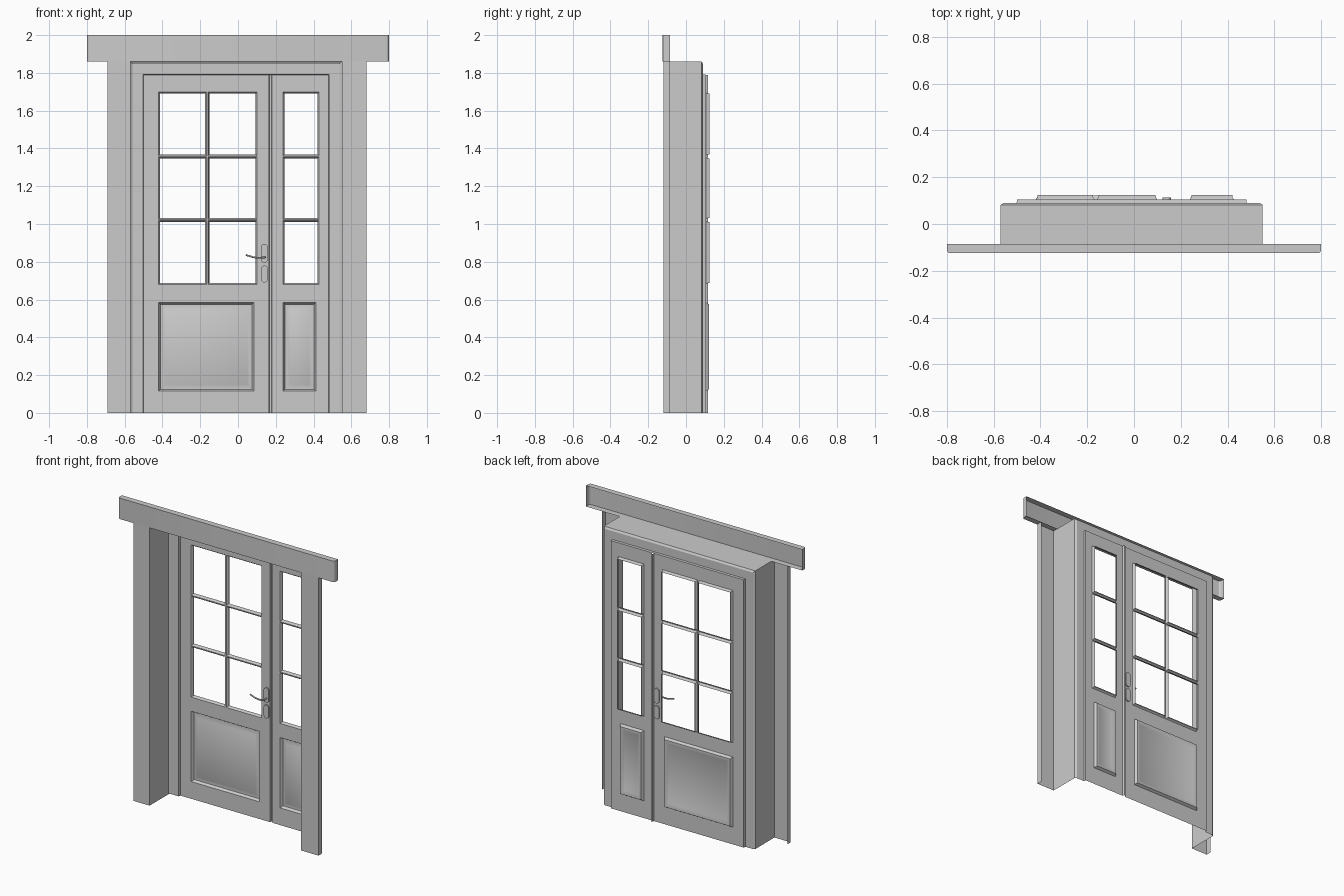
import bpy, bmesh, math

if "Cube" in bpy.data.objects:
    bpy.data.objects.remove(bpy.data.objects["Cube"])

def finish(bm, name):
    bmesh.ops.remove_doubles(bm, verts=bm.verts, dist=1e-4)
    bmesh.ops.recalc_face_normals(bm, faces=bm.faces)
    me = bpy.data.meshes.new(name)
    bm.to_mesh(me)
    bm.free()
    ob = bpy.data.objects.new(name, me)
    bpy.context.collection.objects.link(ob)
    return ob

def quad(bm, pts):
    bm.faces.new([bm.verts.new(p) for p in pts])

def strip(bm, a, b):
    for i in range(len(a) - 1):
        quad(bm, (a[i], a[i + 1], b[i + 1], b[i]))

def rect(r, d, y):
    """Closed loop of rectangle r=(x0,x1,z0,z1), shrunk by d, at depth y."""
    x0, x1, z0, z1 = r[0] + d, r[1] - d, r[2] + d, r[3] - d
    return [(x0, y, z0), (x1, y, z0), (x1, y, z1), (x0, y, z1), (x0, y, z0)]

def leaf(name, area, panes, panels, y=0.105):
    """Pressed door skin: flat sheet with pane openings and moulded panels."""
    bm = bmesh.new()
    holes = panes + panels
    xs = sorted({area[0], area[1], *[v for h in holes for v in h[:2]]})
    zs = sorted({area[2], area[3], *[v for h in holes for v in h[2:]]})
    for x0, x1 in zip(xs, xs[1:]):
        for z0, z1 in zip(zs, zs[1:]):
            cx, cz = (x0 + x1) / 2, (z0 + z1) / 2
            if not any(h[0] < cx < h[1] and h[2] < cz < h[3] for h in holes):
                quad(bm, rect((x0, x1, z0, z1), 0, y)[:4])
    # pane openings slope back to an open rim
    for h in panes:
        strip(bm, rect(h, 0, y), rect(h, 0.006, 0.112))
        strip(bm, rect(h, 0.006, 0.112), rect(h, 0.008, 0.125))
    # panels: moulded border around a raised field
    for h in panels:
        prof = [(0, y), (0.01, 0.122), (0.022, 0.122), (0.036, 0.115)]
        for a, b in zip(prof, prof[1:]):
            strip(bm, rect(h, *a), rect(h, *b))
        quad(bm, rect(h, *prof[-1])[:4])
    return finish(bm, name)

# Door leaves
rows = [(0.68, 1.018), (1.024, 1.355), (1.361, 1.698)]
cols = [(-0.42, -0.168), (-0.16, 0.1)]
leaf("main_door_leaf", (-0.5, 0.163, 0, 1.79),
     [c + r for c in cols for r in rows], [(-0.42, 0.085, 0.115, 0.585)])
leaf("narrow_door_leaf", (0.18, 0.48, 0, 1.79),
     [(0.238, 0.428) + r for r in rows], [(0.238, 0.412, 0.115, 0.585)])

# Groove between the leaves
bm = bmesh.new()
g = [(0.163, 0.105), (0.166, 0.117), (0.177, 0.117), (0.18, 0.105)]
strip(bm, [(x, y, 0) for x, y in g], [(x, y, 1.79) for x, y in g])
finish(bm, "meeting_groove")

# Deep jamb lining and door frame: profile (inset, y) carried round a U
bm = bmesh.new()
def u_path(d, y):
    return [(-0.57 + d, y, 0), (-0.57 + d, y, 1.86 - d),
            (0.55 - d, y, 1.86 - d), (0.55 - d, y, 0)]
prof = [(0, -0.12), (0, 0.082), (0.012, 0.09), (0.068, 0.09), (0.07, 0.105)]
for a, b in zip(prof, prof[1:]):
    strip(bm, u_path(*a), u_path(*b))
finish(bm, "jamb_lining")

# Side casings: front board with outer return, open at the back
for name, inner, outer in (("left_casing", -0.57, -0.69), ("right_casing", 0.55, 0.68)):
    bm = bmesh.new()
    p = [(inner, -0.12), (outer, -0.12), (outer, -0.085)]
    strip(bm, [(x, y, 0) for x, y in p], [(x, y, 1.86) for x, y in p])
    finish(bm, name)

# Header board with rounded ends, open at the back
bm = bmesh.new()
half = [(0.8, -0.085)] + [(0.785 + 0.015 * math.cos(a), -0.11 - 0.015 * math.sin(a))
                          for a in (0, math.pi / 6, math.pi / 3, math.pi / 2)]
p = half + [(-x, y) for x, y in reversed(half)]
lo = [(x, y, 1.86) for x, y in p]
hi = [(x, y, 2.0) for x, y in p]
strip(bm, lo, hi)
bm.faces.new([bm.verts.new(v) for v in lo])
bm.faces.new([bm.verts.new(v) for v in hi])
finish(bm, "header_board")

# Handle escutcheons: rounded plates
def plate(name, cx, cz, w, h):
    bm = bmesh.new()
    out = []
    for i in range(16):
        a = (i + 0.5) * math.tau / 16
        c, s = math.cos(a), math.sin(a)
        out.append((cx + w / 2 * c, cz + (h / 2 - w / 2) * (1 if s > 0 else -1) + w / 2 * s))
    f = [(x, 0.097, z) for x, z in out]
    b = [(x, 0.113, z) for x, z in out]
    strip(bm, f + f[:1], b + b[:1])
    for loop in (f, b):
        bm.faces.new([bm.verts.new(v) for v in loop])
    finish(bm, name)

plate("handle_plate", 0.14, 0.845, 0.036, 0.1)
plate("keyhole_plate", 0.14, 0.735, 0.036, 0.09)

# Wavy lever handle
cu = bpy.data.curves.new("lever_handle", "CURVE")
cu.dimensions = "3D"
cu.bevel_depth = 0.005
cu.bevel_resolution = 1
cu.resolution_u = 4
cu.use_fill_caps = True
sp = cu.splines.new("BEZIER")
pts = [(0.142, 0.1, 0.825), (0.138, 0.07, 0.823), (0.095, 0.065, 0.822), (0.042, 0.068, 0.836)]
sp.bezier_points.add(len(pts) - 1)
for bp, co in zip(sp.bezier_points, pts):
    bp.co = co
    bp.handle_left_type = bp.handle_right_type = "AUTO"
bpy.context.collection.objects.link(bpy.data.objects.new("lever_handle", cu))

# Smooth shading that keeps the moulding edges crisp
for ob in bpy.context.collection.objects:
    if ob.type == "MESH":
        bpy.ops.object.select_all(action="DESELECT")
        ob.select_set(True)
        bpy.context.view_layer.objects.active = ob
        bpy.ops.object.shade_smooth_by_angle()
